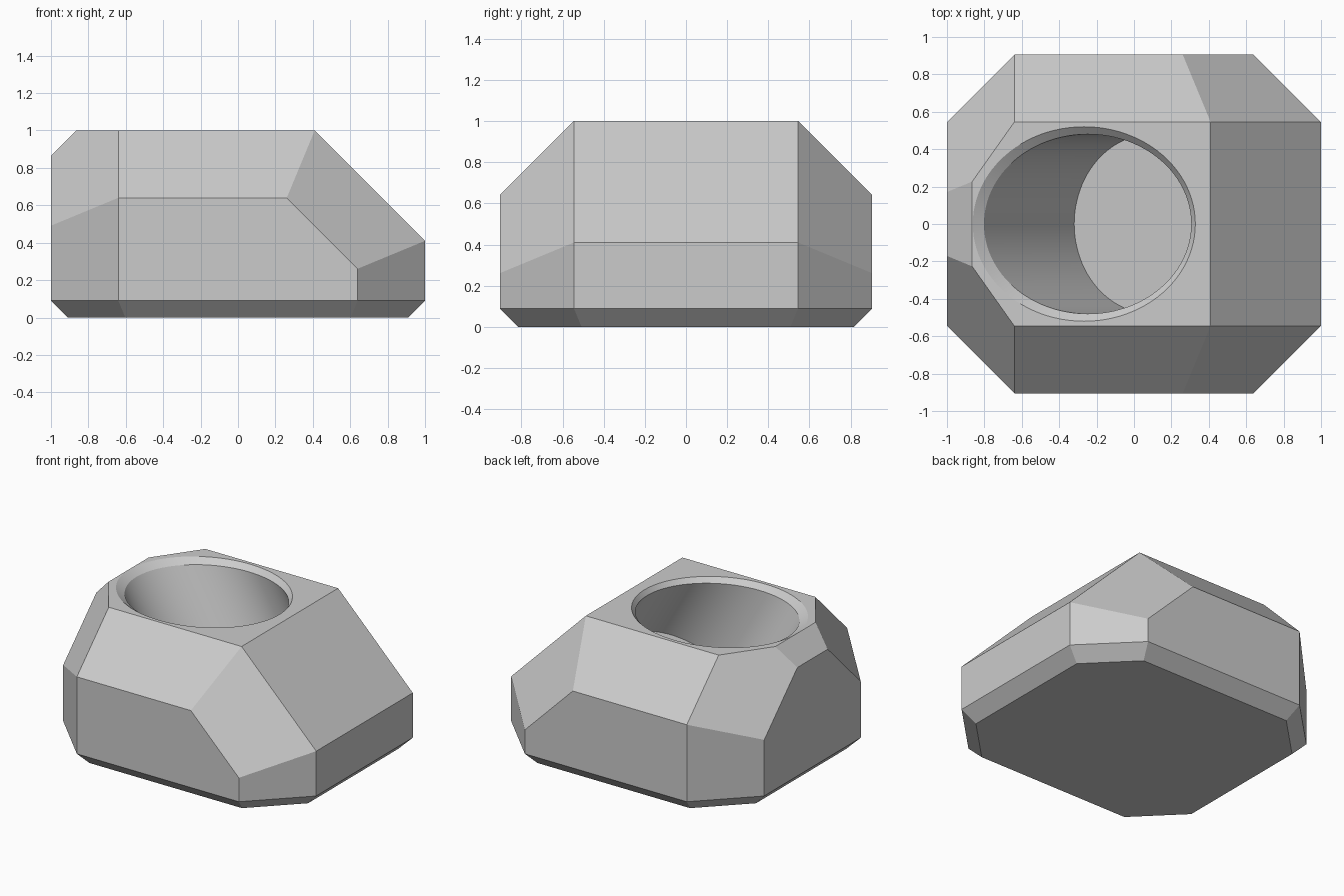
import bpy
import bmesh
from math import sin, cos, pi, radians, sqrt
from mathutils import Vector

cube = bpy.data.objects.get("Cube")
if cube:
    bpy.data.objects.remove(cube, do_unlink=True)

SEGMENTS = 96
TILT = radians(30)
HALF_DEPTH = 0.905
BASE = 0.09          # bottom bevel
ROOT = sqrt(2)

grey = bpy.data.materials.new("plain_grey")
grey.use_nodes = True
colour = (0.6, 0.6, 0.6, 1)
grey.diffuse_color = colour
grey.node_tree.nodes["Principled BSDF"].inputs["Base Color"].default_value = colour


def make_object(name, bm):
    bmesh.ops.recalc_face_normals(bm, faces=bm.faces[:])
    mesh = bpy.data.meshes.new(name)
    bm.to_mesh(mesh)
    bm.free()
    mesh.materials.append(grey)
    obj = bpy.data.objects.new(name, mesh)
    bpy.context.collection.objects.link(obj)
    return obj


def slice_off(bm, point, normal):
    """Cut away everything beyond a plane and cap the opening."""
    bmesh.ops.bisect_plane(bm, geom=bm.verts[:] + bm.edges[:] + bm.faces[:],
                           dist=1e-4, plane_co=point,
                           plane_no=Vector(normal).normalized(), clear_outer=True)
    rim = [e for e in bm.edges if e.is_boundary]
    if rim:
        bmesh.ops.holes_fill(bm, edges=rim, sides=0)


# Faceted body: a block with sliced edges and corners
bm = bmesh.new()
bmesh.ops.create_cube(bm, size=1)
for v in bm.verts:
    v.co = (v.co.x * 2, v.co.y * 2 * HALF_DEPTH, v.co.z + 0.5)

slice_off(bm, (0.41, 0, 1), (1, 0, 1))         # long slope
slice_off(bm, (-0.865, 0, 1), (-1, 0, 1))      # small bevel opposite
for s in (-1, 1):
    slice_off(bm, (0, s * 0.545, 1), (0, s, 1))                # side slopes
    for t in (-1, 1):
        slice_off(bm, (t, s * 0.545, 0), (t, s, 0))            # upright corners
    slice_off(bm, (0.41, s * 0.545, 1), (1, s * ROOT, 1))      # sloped corners
    slice_off(bm, (-0.64, s * 0.545, 1), (-ROOT, s, 1))

# Bevel around the foot
for s in (-1, 1):
    slice_off(bm, (s, 0, BASE), (s, 0, -1))
    slice_off(bm, (0, s * HALF_DEPTH, BASE), (0, s, -1))
    for t in (-1, 1):
        slice_off(bm, (t, s * 0.545, BASE), (t, s, -ROOT))
body = make_object("faceted_body", bm)

# Tilted round pocket with a flared rim
RADIUS = 0.48


def ring(bm, centre, rx, ry, rz=0):
    return [bm.verts.new((centre[0] + rx * cos(a), ry * sin(a), centre[1] + rz * cos(a)))
            for a in (2 * pi * i / SEGMENTS for i in range(SEGMENTS))]


bm = bmesh.new()
rings = [
    ring(bm, (-0.267, 1.1), 0.595, 0.52),
    ring(bm, (-0.267, 1.0), 0.595, 0.52),
    ring(bm, (-0.248, 0.965), RADIUS / cos(TILT), RADIUS),
    ring(bm, (0.096, 0.37), RADIUS * cos(TILT), RADIUS, RADIUS * sin(TILT)),
]
for upper, lower in zip(rings, rings[1:]):
    for i in range(SEGMENTS):
        j = (i + 1) % SEGMENTS
        bm.faces.new((upper[i], upper[j], lower[j], lower[i]))
bm.faces.new(rings[0])
bm.faces.new(rings[-1])
cutter = make_object("pocket_cutter", bm)
cutter.hide_render = True

cut = body.modifiers.new("pocket", 'BOOLEAN')
cut.operation = 'DIFFERENCE'
cut.solver = 'EXACT'
cut.object = cutter

bpy.ops.object.select_all(action='DESELECT')
body.select_set(True)
bpy.context.view_layer.objects.active = body
bpy.ops.object.modifier_apply(modifier=cut.name)
bpy.data.objects.remove(cutter, do_unlink=True)
bpy.ops.object.shade_smooth_by_angle(angle=radians(20))
